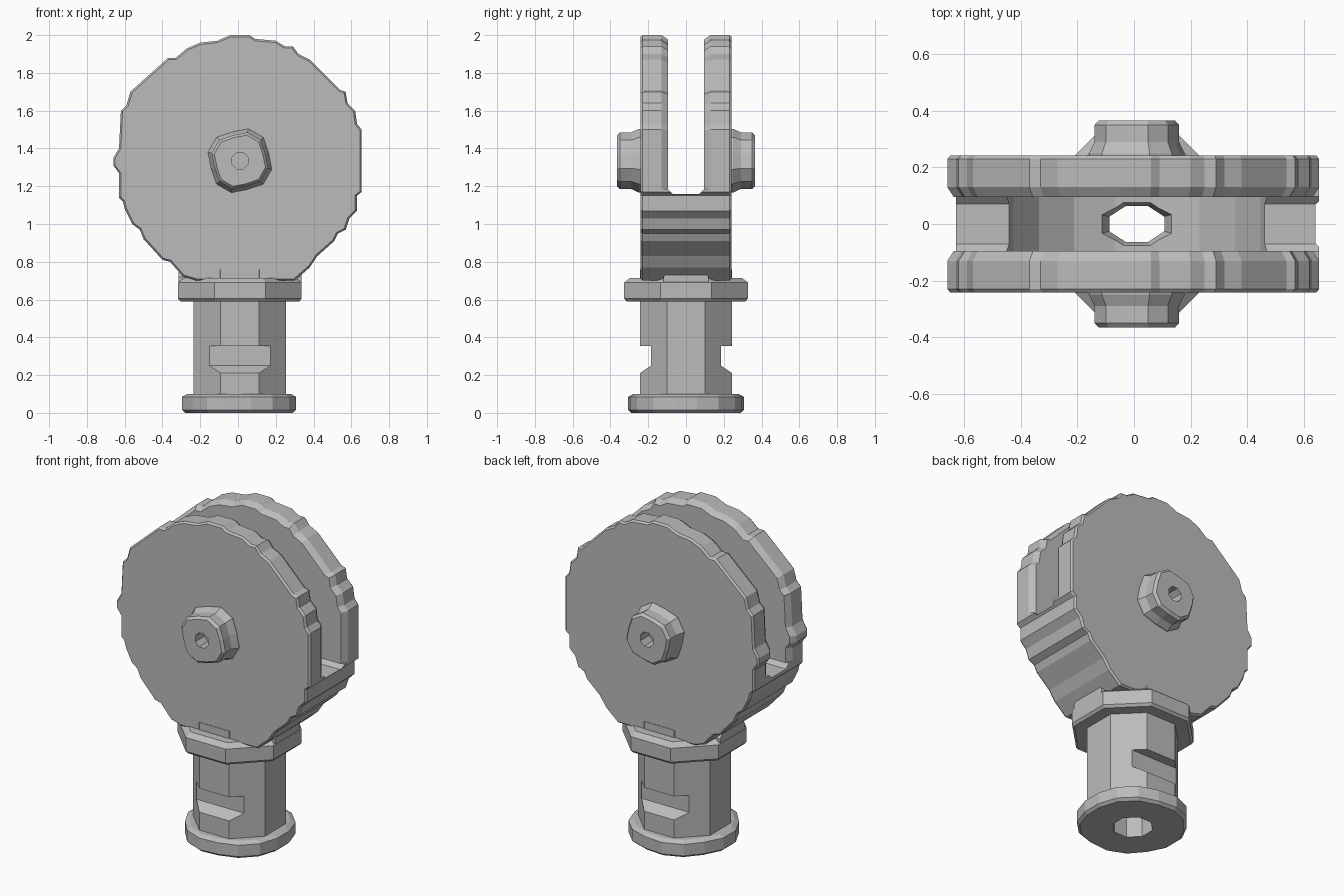
import bpy
import bmesh
from math import pi, cos, sin

cube = bpy.data.objects.get("Cube")
if cube:
    bpy.data.objects.remove(cube, do_unlink=True)

grey = bpy.data.materials.new("plain_grey")
grey.use_nodes = True
grey.diffuse_color = (0.5, 0.5, 0.5, 1)
grey.node_tree.nodes["Principled BSDF"].inputs["Base Color"].default_value = (0.5, 0.5, 0.5, 1)

CX = 0.01       # shared axis of stem and hubs
AXLE_Z = 1.335  # height of the disc centre


def loft(name, rings):
    """Skin a list of point rings into a closed solid."""
    bm = bmesh.new()
    rows = [[bm.verts.new(p) for p in ring] for ring in rings]
    for low, high in zip(rows, rows[1:]):
        for i in range(len(low)):
            j = (i + 1) % len(low)
            bm.faces.new((low[i], low[j], high[j], high[i]))
    bm.faces.new(rows[0])
    bm.faces.new(rows[-1])
    bmesh.ops.recalc_face_normals(bm, faces=bm.faces)
    mesh = bpy.data.meshes.new(name)
    bm.to_mesh(mesh)
    bm.free()
    mesh.materials.append(grey)
    obj = bpy.data.objects.new(name, mesh)
    bpy.context.collection.objects.link(obj)
    return obj


def ngon(r, sides, notch=1.0, squash=1.0):
    """Regular outline with flats on the axes; every third corner is notched."""
    outline = []
    for i in range(sides):
        a = 2 * pi * (i + 0.5) / sides
        k = r * (notch if i % 3 == 0 else 1)
        outline.append((k * cos(a), k * sin(a) * squash))
    return outline


def turned_z(name, sections, sides, notch=1.0, squash=1.0):
    return loft(name, [[(CX + x, y, z) for x, y in ngon(r, sides, notch, squash)]
                       for z, r in sections])


def turned_y(name, sections, sides, side, notch=1.0):
    return loft(name, [[(CX + x, side * y, AXLE_Z + z) for x, z in ngon(r, sides, notch)]
                       for y, r in sections])


def plate_y(name, outline, sections):
    return loft(name, [[(x * k, y, AXLE_Z + (z - AXLE_Z) * k) for x, z in outline]
                       for y, k in sections])


def bar_x(name, outline, x0, x1):
    return loft(name, [[(x, y, z) for y, z in outline] for x in (x0, x1)])


def cut(obj, cutter):
    mod = obj.modifiers.new("cut", "BOOLEAN")
    mod.operation = "DIFFERENCE"
    mod.solver = "EXACT"
    mod.object = cutter
    bpy.context.view_layer.objects.active = obj
    bpy.ops.object.modifier_apply(modifier=mod.name)


# Worn, stepped outline of the round head
rim = [(.06, 2), (.09, 1.98), (.2, 1.97), (.25, 1.94), (.29, 1.94), (.32, 1.9),
       (.38, 1.87), (.54, 1.71), (.57, 1.7), (.58, 1.64), (.62, 1.6), (.63, 1.53),
       (.655, 1.5), (.655, 1.17), (.63, 1.15), (.63, 1.07), (.59, 1.03), (.57, .97),
       (.53, .95), (.51, .91), (.42, .83), (.38, .77), (.3, .7), (.24, .7),
       (-.22, .7), (-.29, .72), (-.36, .8), (-.4, .81), (-.5, .92), (-.52, .97),
       (-.56, 1), (-.6, 1.08), (-.61, 1.12), (-.63, 1.14), (-.63, 1.27), (-.66, 1.31),
       (-.66, 1.35), (-.63, 1.4), (-.62, 1.6), (-.59, 1.63), (-.57, 1.7), (-.37, 1.88),
       (-.33, 1.88), (-.27, 1.93), (-.2, 1.96), (-.11, 1.97), (-.04, 2)]

# Two cheek discs with hubs, and a blind axle hole in each hub
for side, label in ((-1, "front"), (1, "back")):
    plate_y(label + "_cheek", rim,
            [(side * .095, .965), (side * .13, 1), (side * .23, 1), (side * .242, .985)])
    hub = turned_y(label + "_hub",
                   [(.22, .175), (.25, .175), (.29, .155), (.35, .155), (.366, .14)],
                   12, side, .9)
    hole = turned_y("axle_hole_cutter", [(.28, .047), (.4, .047)], 8, side)
    cut(hub, hole)
    bpy.data.objects.remove(hole, do_unlink=True)

# Core between the cheeks, opened by the slot and the round wheel well
core = plate_y("slot_core", rim, [(-.13, 1), (.13, 1)])
slot = bar_x("slot_cutter", [(-.07, 1.16), (.07, 1.16), (.097, 1.185), (.15, 1.185),
                             (.15, 2.2), (-.15, 2.2), (-.15, 1.185), (-.097, 1.185)], -1, 1)
well = turned_y("well_cutter", [(-.097, .49), (.097, .49)], 20, 1)
for cutter in (slot, well):
    cut(core, cutter)
    bpy.data.objects.remove(cutter, do_unlink=True)

# Stem, base flange and collar
stem = turned_z("stem", [(.03, .265), (.76, .265)], 8)
base = turned_z("base_flange", [(0, .295), (.015, .312), (.085, .312), (.1, .285)], 16, .97)
collar = turned_z("collar", [(.59, .34), (.605, .354), (.69, .354), (.715, .32)], 8)

# Raised lugs on both sides of the collar
for side, label in ((-1, "right"), (1, "left")):
    ends = sorted((CX + side * .2, CX + side * .325))
    bar_x(label + "_lug", [(-.12, .62), (.12, .62), (.12, .72), (.08, .76),
                           (-.08, .76), (-.12, .72)], *ends)

# Notches across the front and back of the stem
for side in (-1, 1):
    notch = bar_x("notch_cutter", [(side * y, z) for y, z in
                                   ((.3, .355), (.185, .355), (.185, .25), (.245, .21), (.3, .21))],
                  -.4, .4)
    cut(stem, notch)
    bpy.data.objects.remove(notch, do_unlink=True)

# Vertical bore with a flared, flattened mouth
lower_bore = turned_z("lower_bore_cutter", [(-.1, .115), (.55, .115)], 8)
upper_bore = turned_z("upper_bore_cutter", [(.5, .105), (.81, .105), (.9, .15)], 8, 1, .65)
for part in (stem, base):
    cut(part, lower_bore)
for part in (stem, collar, core):
    cut(part, upper_bore)
for cutter in (lower_bore, upper_bore):
    bpy.data.objects.remove(cutter, do_unlink=True)
